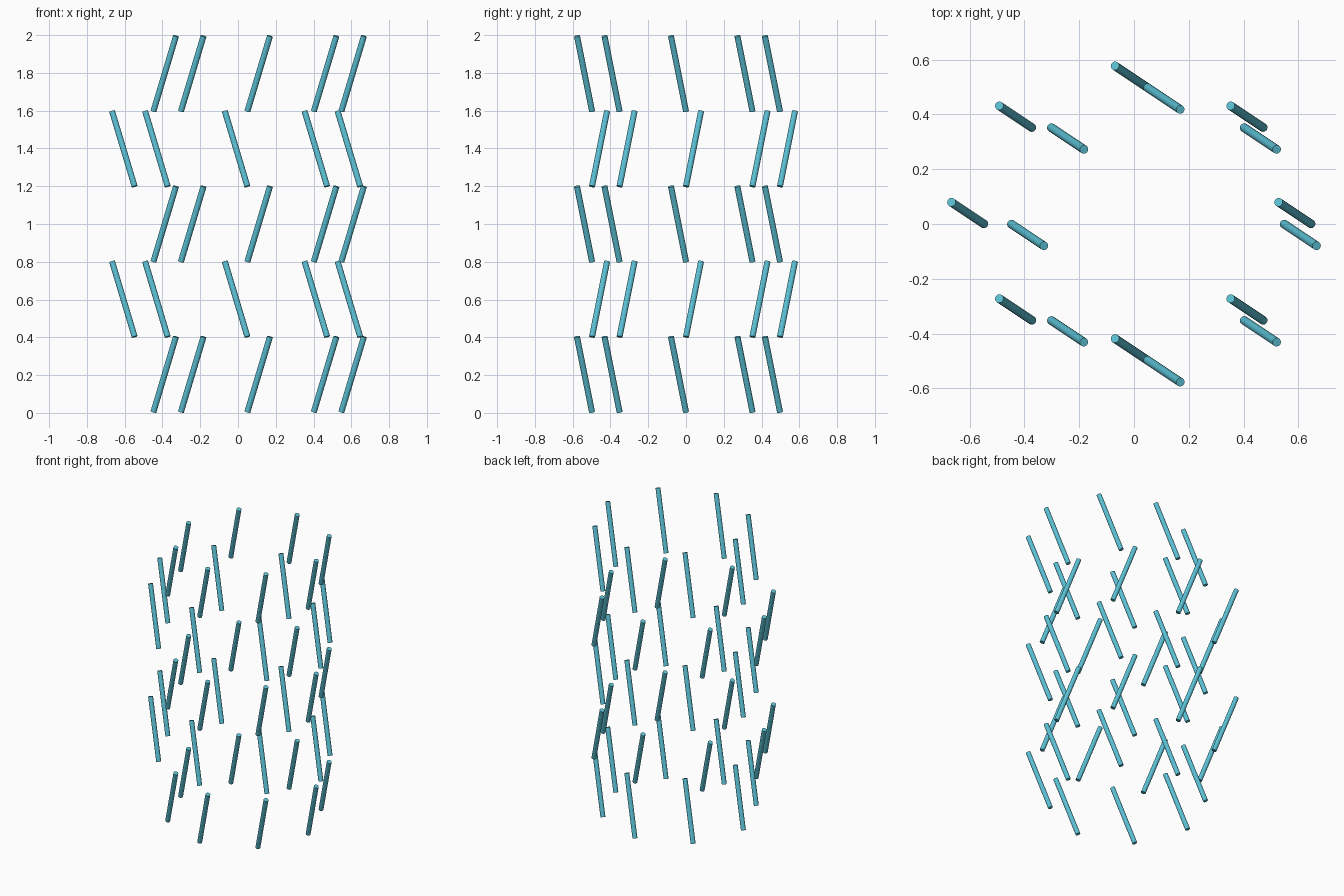
import bpy
from math import cos, sin, tau
from mathutils import Vector

cube = bpy.data.objects.get("Cube")
if cube:
    bpy.data.objects.remove(cube, do_unlink=True)

# Single teal colour
teal = bpy.data.materials.new("teal")
teal.use_nodes = True
colour = (0.105, 0.527, 0.658, 1)
teal.diffuse_color = colour
teal.node_tree.nodes["Principled BSDF"].inputs["Base Color"].default_value = colour

UNIT = 0.0995          # one design unit
RADIUS = 0.0158        # rod radius
LAYERS, RODS = 5, 8
LIFT = 0.005           # keeps the tilted end caps above the ground


def rod(name, start, end):
    axis = end - start
    bpy.ops.mesh.primitive_cylinder_add(
        vertices=20, radius=RADIUS, depth=axis.length,
        location=(start + end) / 2,
        rotation=axis.to_track_quat('Z', 'Y').to_euler())
    obj = bpy.context.object
    obj.name = name
    obj.data.materials.append(teal)
    bpy.ops.object.shade_smooth_by_angle()


# Rings of slanted rods: the slant reverses and the ring widens on odd layers
for layer in range(LAYERS):
    odd = layer % 2
    slant = Vector((1.2, -0.8, 0)) * (-1 if odd else 1)
    width = 6 if odd else 5
    for i in range(RODS):
        angle = tau * i / RODS
        foot = Vector((0.5 + width * cos(angle), 5 * sin(angle), 4 * layer))
        head = foot + slant + Vector((0, 0, 4))
        lift = Vector((0, 0, LIFT))
        rod(f"layer_{layer + 1}_rod_{i + 1}", foot * UNIT + lift, head * UNIT + lift)
